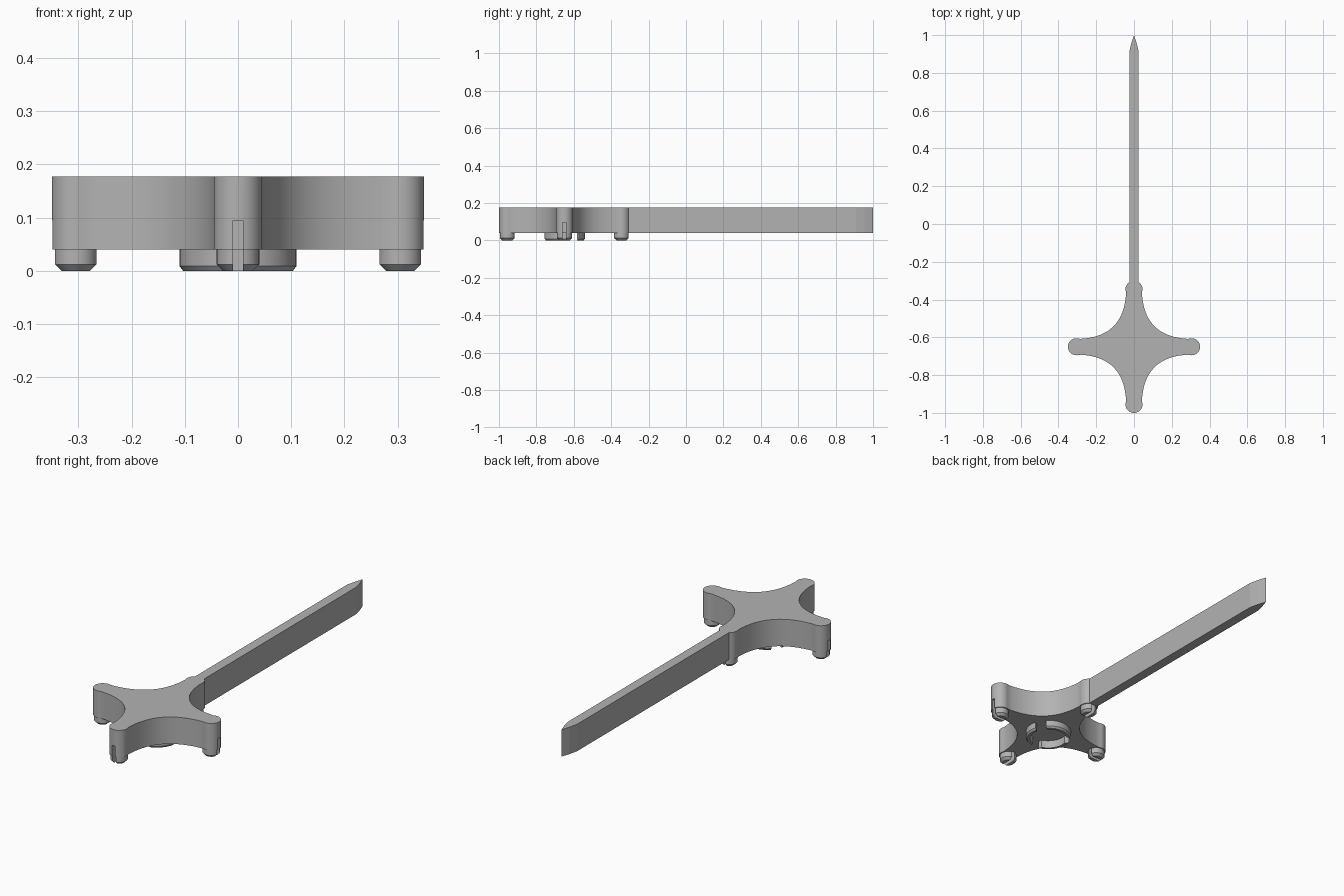
import bpy, bmesh
from math import sin, cos, pi, radians
from mathutils import Matrix, Vector

if "Cube" in bpy.data.objects:
    bpy.data.objects.remove(bpy.data.objects["Cube"], do_unlink=True)

HUB = Vector((0, -0.65, 0))      # centre of the four-armed head
BOTTOM, TOP = 0.04, 0.177
ARM = 0.305                      # distance of the arm ends from the hub
QUARTERS = [i * pi / 2 for i in range(4)]

grey = bpy.data.materials.new("plain_grey")
grey.use_nodes = True
grey.diffuse_color = (0.45, 0.45, 0.45, 1)
grey.node_tree.nodes["Principled BSDF"].inputs["Base Color"].default_value = grey.diffuse_color


def make(name, bm):
    bmesh.ops.recalc_face_normals(bm, faces=bm.faces)
    mesh = bpy.data.meshes.new(name)
    bm.to_mesh(mesh)
    bm.free()
    mesh.materials.append(grey)
    obj = bpy.data.objects.new(name, mesh)
    bpy.context.collection.objects.link(obj)
    return obj


def prism(name, outline, z0, z1):
    bm = bmesh.new()
    face = bm.faces.new([bm.verts.new((x, y, z0)) for x, y in outline])
    top = bmesh.ops.extrude_face_region(bm, geom=[face])
    verts = [v for v in top["geom"] if isinstance(v, bmesh.types.BMVert)]
    bmesh.ops.translate(bm, verts=verts, vec=(0, 0, z1 - z0))
    return make(name, bm)


def lathe(name, profile, centre, closed, steps=48):
    bm = bmesh.new()
    rings = [[bm.verts.new(centre + Vector((r * cos(a), r * sin(a), z)))
              for a in (2 * pi * i / steps for i in range(steps))] for r, z in profile]
    pairs = list(zip(rings, rings[1:]))
    if closed:
        pairs.append((rings[-1], rings[0]))
    else:
        bm.faces.new(rings[0])
        bm.faces.new(rings[-1])
    for a, b in pairs:
        for i in range(steps):
            j = (i + 1) % steps
            bm.faces.new((a[i], a[j], b[j], b[i]))
    return make(name, bm)


def radial_boxes(name, angles, r0, r1, width, z0, z1):
    """Boxes laid out along spokes from the hub, used as cutters."""
    bm = bmesh.new()
    for a in angles:
        m = (Matrix.Translation(HUB) @ Matrix.Rotation(a, 4, "Z")
             @ Matrix.Translation(((r0 + r1) / 2, 0, (z0 + z1) / 2))
             @ Matrix.Diagonal((r1 - r0, width, z1 - z0, 1)))
        bmesh.ops.create_cube(bm, size=1, matrix=m)
    obj = make(name, bm)
    obj.hide_render = True
    return obj


def cut(obj, cutter):
    mod = obj.modifiers.new("cut", "BOOLEAN")
    mod.operation, mod.solver, mod.object = "DIFFERENCE", "EXACT", cutter
    bpy.context.view_layer.objects.active = obj
    bpy.ops.object.modifier_apply(modifier=mod.name)


# Outline of one arm end plus the concave sweep to the next arm
quarter = [Vector((ARM + 0.045 * cos(a), 0.045 * sin(a), 0))
           for a in (radians(-100 + 10 * i) for i in range(21))]
p0, c0 = Vector((0.286, 0.042, 0)), Vector((0.13, 0.05, 0))
c1, p1 = c0.yxz, p0.yxz
for i in range(25):
    t = i / 24
    u = 1 - t
    quarter.append(u**3 * p0 + 3 * u * u * t * c0 + 3 * u * t * t * c1 + t**3 * p1)
outline = []
for a in QUARTERS:
    turn = Matrix.Rotation(a, 3, "Z")
    outline += [(turn @ p + HUB).xy for p in quarter]
head = prism("cross_head", outline, BOTTOM, TOP)

# Chamfered feet under the arm ends
feet = []
for i, a in enumerate(QUARTERS):
    centre = HUB + Vector((ARM * cos(a), ARM * sin(a), 0))
    feet.append(lathe("foot_" + str(i + 1),
                      [(0.028, 0), (0.04, 0.012), (0.04, BOTTOM + 0.005)], centre, False, 32))

# Narrow slots through the feet and arm ends
slots = radial_boxes("slot_cutter", QUARTERS, 0.262, 0.37, 0.018, -0.02, 0.095)
for part in [head] + feet:
    cut(part, slots)

# Notched collar under the hub
collar = lathe("collar", [(0.09, 0), (0.103, 0), (0.11, 0.009), (0.11, BOTTOM + 0.003),
                          (0.09, BOTTOM + 0.003)], HUB, True)
notches = radial_boxes("notch_cutter", [radians(d) for d in (30, 150, 270)],
                       0.06, 0.13, 0.054, -0.02, 0.06)
cut(collar, notches)
for helper in (slots, notches):
    bpy.data.objects.remove(helper, do_unlink=True)

# Long pointed blade
half = [(0.025, -0.31), (0.025, 0.91), (0.015, 0.955)]
blade = prism("blade", half + [(0, 1)] + [(-x, y) for x, y in reversed(half)], BOTTOM, TOP)

# Smooth the curved walls, keep the edges crisp
bpy.ops.object.select_all(action="DESELECT")
for part in [head, collar] + feet:
    part.select_set(True)
bpy.context.view_layer.objects.active = head
bpy.ops.object.shade_smooth_by_angle(angle=radians(30))
bpy.ops.object.select_all(action="DESELECT")
